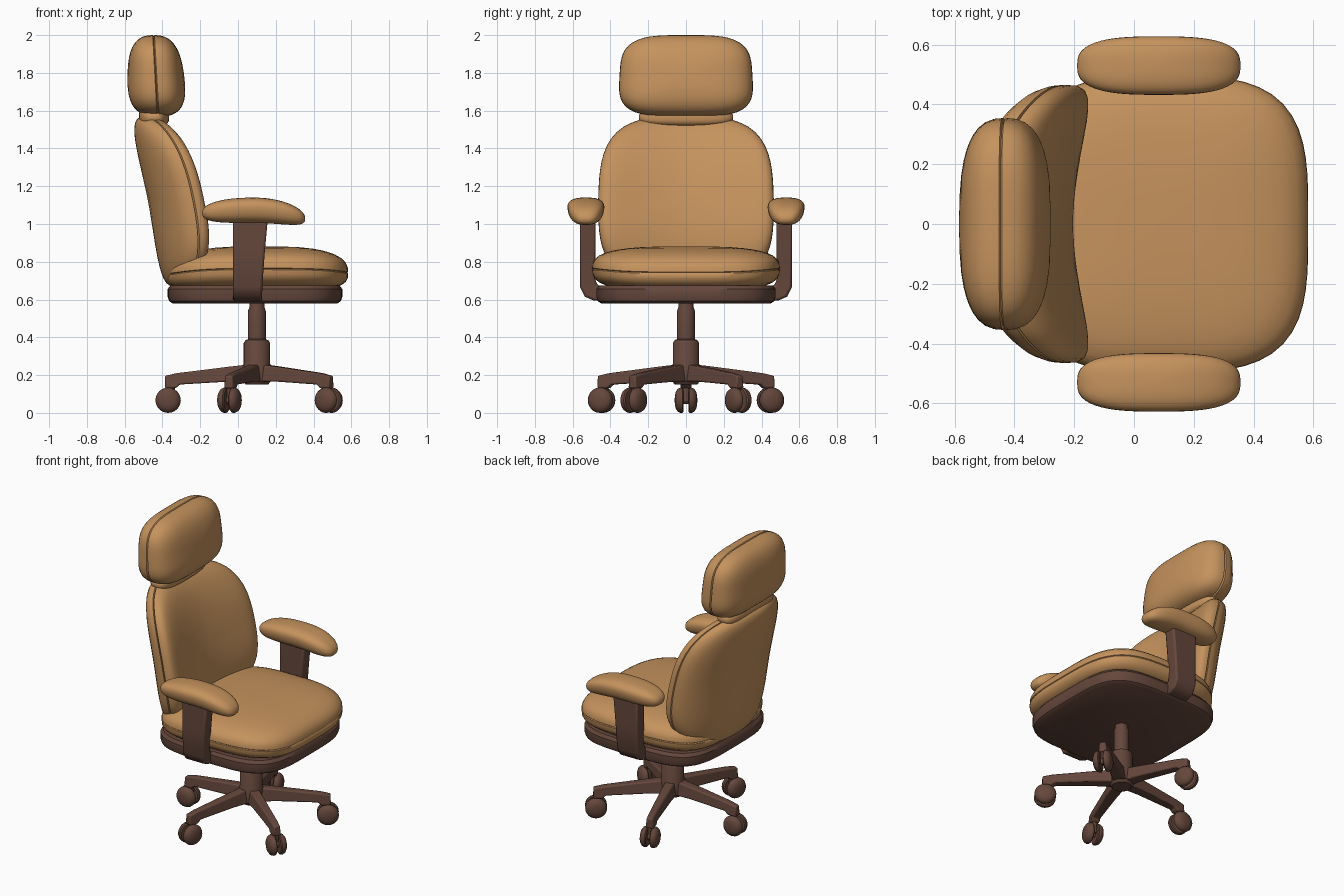
import bpy, bmesh, math
from mathutils import Matrix, Vector

if "Cube" in bpy.data.objects:
    bpy.data.objects.remove(bpy.data.objects["Cube"])


def material(name, rgb):
    m = bpy.data.materials.new(name)
    m.diffuse_color = (*rgb, 1)
    m.use_nodes = True
    m.node_tree.nodes["Principled BSDF"].inputs["Base Color"].default_value = m.diffuse_color
    return m


TAN = material("tan leather", (0.56, 0.29, 0.11))
BROWN = material("dark brown frame", (0.13, 0.063, 0.045))


def loft(name, rings, mat, smooth=35, bevel=0, matrix=None):
    """Skin a list of equal-length rings and cap both ends."""
    bm = bmesh.new()
    vs = [[bm.verts.new(p) for p in ring] for ring in rings]
    n = len(vs[0])
    for a, b in zip(vs, vs[1:]):
        for i in range(n):
            j = (i + 1) % n
            bm.faces.new((a[i], a[j], b[j], b[i]))
    bm.faces.new(vs[0])
    bm.faces.new(vs[-1])
    bmesh.ops.recalc_face_normals(bm, faces=bm.faces)
    mesh = bpy.data.meshes.new(name)
    bm.to_mesh(mesh)
    bm.free()
    mesh.materials.append(mat)
    ob = bpy.data.objects.new(name, mesh)
    bpy.context.collection.objects.link(ob)
    if matrix:
        ob.matrix_world = matrix
    if bevel:
        mod = ob.modifiers.new("bevel", 'BEVEL')
        mod.width, mod.segments, mod.limit_method = bevel, 2, 'ANGLE'
        mod.angle_limit = math.radians(40)
    if smooth:
        bpy.ops.object.select_all(action='DESELECT')
        ob.select_set(True)
        bpy.context.view_layer.objects.active = ob
        bpy.ops.object.shade_smooth_by_angle(angle=math.radians(smooth))
    return ob


def rounded(deg, e):
    """Point of a unit superellipse in the given direction."""
    c, s = math.cos(math.radians(deg)), math.sin(math.radians(deg))
    r = (abs(c) ** e + abs(s) ** e) ** (-1 / e)
    return c * r, s * r


def cushion(name, shape, e_thick, e_outline, seam=0.975):
    """Pillow with a seam groove; shape(u, v, w) places unit outline u, v and thickness w."""
    lats = [-86, -75, -64, -56, -50, -45, -40, -33, -24, -13, -2]
    lats = lats + [0] + [-a for a in reversed(lats)]
    rings = []
    for lat in lats:
        k, w = rounded(lat, e_thick)
        k *= seam if lat == 0 else 1
        ring = []
        for i in range(72):
            u, v = rounded(i * 5, e_outline)
            ring.append(shape(u * k, v * k, w))
        rings.append(ring)
    return loft(name, rings, TAN, 50)


def lathe(name, profile, mat, matrix=None, n=24):
    """Turn (radius, height) points about z."""
    rings = [[(max(r, 0.001) * math.cos(2 * math.pi * i / n),
               max(r, 0.001) * math.sin(2 * math.pi * i / n), z) for i in range(n)]
             for r, z in profile]
    return loft(name, rings, mat, 35, 0, matrix)


# Seat cushion
def seat_shape(u, v, w):
    x = 0.105 + 0.478 * u
    drop = 0.03 * max(0, -u) ** 3 + 0.02 * max(0, u) ** 4
    return x, 0.497 * v * (1 - 0.03 * u * u), 0.762 + 0.12 * w - drop


cushion("seat_cushion", seat_shape, 3.0, 3.6, 0.99)

# Pan under the seat
loft("seat_pan", [[(0.09 + 0.462 * s * u, 0.475 * s * v, z)
                   for u, v in (rounded(i * 5, 4) for i in range(72))]
                  for s, z in ((0.94, 0.578), (0.985, 0.592), (1, 0.615), (1, 0.655), (0.97, 0.675))],
     BROWN)


# Backrest: tilted, with sides wrapping forward
def back_shape(u, v, w):
    x = -0.355 - 0.09 * v - 0.04 * v * v + 0.12 * u * u + 0.122 * w
    y = 0.465 * u * (1 - 0.03 * max(0, v))
    return x, y, 1.125 + 0.445 * v - 0.05 * w * min(0, v)


cushion("backrest", back_shape, 3.0, 3.3)


# Headrest, narrower toward the top
def head_shape(u, v, w):
    return (-0.435 - 0.012 * v + 0.15 * w * (1 - 0.1 * v),
            0.352 * u * (1 - 0.035 * v), 1.784 + 0.216 * v)


cushion("headrest", head_shape, 2.7, 3.6)

# Short neck joining headrest and backrest
cushion("neck", lambda u, v, w: (-0.445 + 0.08 * v, 0.25 * u, 1.565 + 0.05 * w), 3, 3, 1)

# Arms: curved post with padded rest, on both sides
POST = [(0.38, 0.665, 0.38, 0.592), (0.45, 0.665, 0.49, 0.595), (0.472, 0.68, 0.535, 0.615),
        (0.48, 0.71, 0.56, 0.665), (0.48, 0.85, 0.562, 0.85), (0.48, 1.03, 0.562, 1.03)]
for side, s in (("left", 1), ("right", -1)):
    rings = []
    for yi, zi, yo, zo in POST:
        front = 0.128 + 0.03 * max(0, (zi - 0.7) / 0.33)
        rings.append([(-0.027, s * yi, zi), (front, s * yi, zi),
                      (front, s * yo, zo), (-0.027, s * yo, zo)])
    loft(side + "_arm_post", rings, BROWN, 50, 0.012)

    def pad_shape(u, v, w, s=s):
        dip = 0.045 * max(0, u) ** 2 + 0.015 * max(0, -u) ** 2
        return (0.083 + 0.273 * u, s * (0.53 + 0.096 * v * (1 + 0.12 * w)),
                1.073 + 0.067 * w - dip)

    cushion(side + "_arm_pad", pad_shape, 2.6, 2.9, 1)

# Gas column with hub
CENTRE = Matrix.Translation((0.1, 0, 0))
lathe("column", [(0, 0.15), (0.06, 0.15), (0.075, 0.17), (0.075, 0.25), (0.07, 0.26),
                 (0.07, 0.37), (0.06, 0.385), (0.047, 0.39), (0.047, 0.54), (0.04, 0.56),
                 (0.04, 0.6), (0, 0.6)], BROWN, CENTRE)

# Five-star base with twin-wheel casters
LEG = [(0.03, 0.042, 0.165, 0.258), (0.16, 0.037, 0.165, 0.243),
       (0.41, 0.029, 0.15, 0.212), (0.43, 0.029, 0.13, 0.209), (0.487, 0.026, 0.13, 0.196)]
WHEEL = [(0, 0.012), (0.06, 0.012), (0.067, 0.018), (0.067, 0.03), (0.06, 0.044),
         (0.045, 0.054), (0.025, 0.059), (0, 0.06)]
for i in range(5):
    turn = CENTRE @ Matrix.Rotation(math.radians(36 + 72 * i), 4, 'Z')
    loft(f"base_leg_{i + 1}",
         [[(r, -h, lo), (r, h, lo), (r, h * 0.75, hi), (r, -h * 0.75, hi)] for r, h, lo, hi in LEG],
         BROWN, 40, 0.008, turn)
    lathe(f"caster_stem_{i + 1}", [(0, 0.06), (0.022, 0.06), (0.022, 0.16), (0, 0.16)], BROWN,
          turn @ Matrix.Translation((0.455, 0, 0)), 12)
    hub = turn @ Matrix.Translation((0.47, 0, 0.067))
    lathe(f"caster_axle_{i + 1}", [(0, -0.03), (0.02, -0.03), (0.02, 0.03), (0, 0.03)], BROWN,
          hub @ Matrix.Rotation(math.pi / 2, 4, 'X'), 12)
    for tag, a in (("inner", 1), ("outer", -1)):
        lathe(f"caster_wheel_{i + 1}_{tag}", WHEEL, BROWN,
              hub @ Matrix.Rotation(a * math.pi / 2, 4, 'X'))
